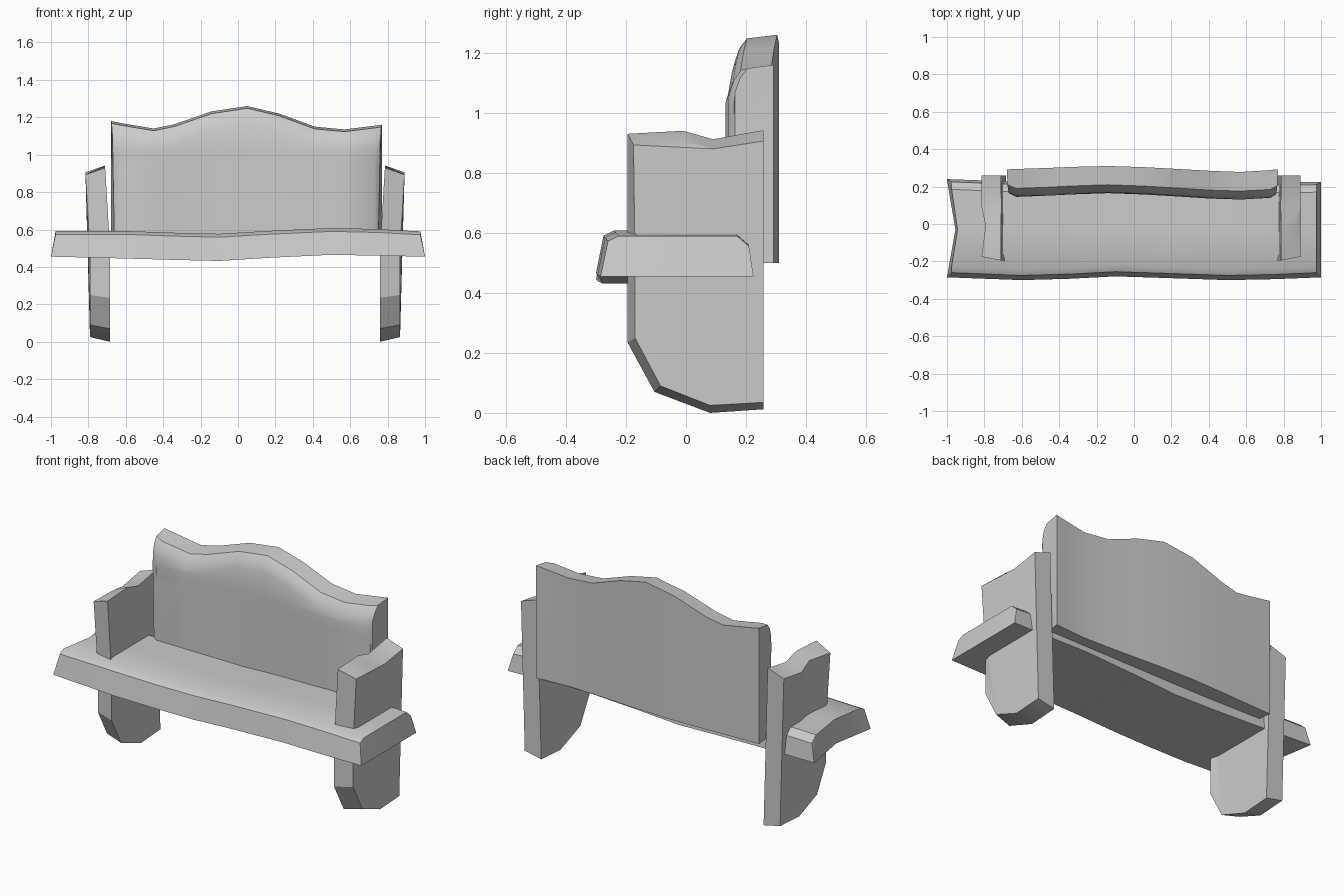
import bpy, bmesh, math


def loft(name, rings, angle):
    """Skin a list of equal-length closed rings and cap both ends."""
    bm = bmesh.new()
    rows = [[bm.verts.new(p) for p in r] for r in rings]
    n = len(rows[0])
    for a, b in zip(rows, rows[1:]):
        for i in range(n):
            j = (i + 1) % n
            bm.faces.new((a[i], a[j], b[j], b[i]))
    bm.faces.new(rows[0])
    bm.faces.new(rows[-1])
    # split the warped caps and panels consistently
    bmesh.ops.triangulate(bm, faces=[f for f in bm.faces if len(f.verts) > 4])
    bmesh.ops.recalc_face_normals(bm, faces=bm.faces)
    me = bpy.data.meshes.new(name)
    bm.to_mesh(me)
    bm.free()
    ob = bpy.data.objects.new(name, me)
    bpy.context.collection.objects.link(ob)
    bpy.ops.object.select_all(action='DESELECT')
    ob.select_set(True)
    bpy.context.view_layer.objects.active = ob
    bpy.ops.object.shade_smooth_by_angle(angle=math.radians(angle))
    return ob


# Seat: wavy plank; stations are x, front y, back y, bottom z, top z
seat_stations = [
    (-1.0, -0.285, 0.24, 0.455, 0.592), (-0.6, -0.30, 0.225, 0.445, 0.592),
    (-0.35, -0.293, 0.22, 0.438, 0.583), (-0.1, -0.28, 0.22, 0.432, 0.577),
    (0.15, -0.288, 0.22, 0.448, 0.592), (0.5, -0.30, 0.22, 0.465, 0.608),
    (0.75, -0.295, 0.222, 0.46, 0.602), (1.0, -0.285, 0.225, 0.455, 0.59)]
rings = []
for x, yf, yb, zb, zt in seat_stations:
    end = abs(x) == 1.0
    s = math.copysign(1, x)
    top = x - s * 0.025 if end else x
    notch = 0.045 if x == -1.0 else 0
    rings.append([
        (x, yf, zb), (top, yf + 0.025, zt - 0.018), (top, yf + 0.06, zt),
        (top + notch * 0.7, -0.03, zt), (top, yb - 0.055, zt),
        (top, yb - 0.015, zt - 0.035), (x, yb, zb), (x + notch, -0.03, zb)])
loft("seat", rings, 40)

# Backrest: crested panel; stations are x, front y, back y, top z
back_stations = [
    (-0.68, 0.165, 0.292, 1.18), (-0.63, 0.145, 0.294, 1.17),
    (-0.45, 0.152, 0.30, 1.14), (-0.34, 0.158, 0.305, 1.163),
    (-0.14, 0.165, 0.31, 1.232), (0.05, 0.158, 0.304, 1.26),
    (0.22, 0.148, 0.295, 1.22), (0.41, 0.136, 0.284, 1.15),
    (0.57, 0.131, 0.278, 1.135), (0.73, 0.14, 0.288, 1.155),
    (0.77, 0.16, 0.292, 1.16)]
rings = []
for k, (x, yf, yb, zt) in enumerate(back_stations):
    side = 1 if k == 0 else (-1 if k == len(back_stations) - 1 else 0)
    f = side * 0.02                              # ends taper toward the front
    nick = {1: 0.035, -1: -0.018, 0: 0}[side]    # notch in the end edges
    rings.append([
        (x, yb, 0.50), (x + f, yf, 0.50), (x + f, yf, 0.93),
        (x + nick, yf, 0.98), (x + f * 0.5, yf, 1.03),
        (x + f * 0.5, yf + 0.004, zt - 0.09), (x + f * 0.3, yf + 0.02, zt - 0.045),
        (x + f * 0.2, yf + 0.045, zt - 0.012), (x, yb, zt),
        (x + nick * 0.4, yb, 0.98)])
loft("backrest", rings, 42)

# Side panels: armrest and leg in one slab, mirrored about the bench middle
inner = [(-0.195, 0.93), (-0.01, 0.94), (0.09, 0.912), (0.258, 0.942),
         (0.258, 0.012), (0.08, 0.0), (-0.105, 0.07), (-0.195, 0.235),
         (-0.195, 0.50)]
outer = [(-0.175, 0.893), (-0.01, 0.905), (0.09, 0.88), (0.258, 0.906),
         (0.258, 0.035), (0.08, 0.025), (-0.085, 0.09), (-0.17, 0.25),
         (-0.17, 0.50)]
MID = 0.0375


def lean(z):
    return 0.722 + max(0, z - 0.5) * 0.06


for name, s in (("left_side_panel", -1), ("right_side_panel", 1)):
    a = [(MID + s * lean(z), y, z) for y, z in inner]
    b = [(MID + s * (lean(z) + (0.085 if abs(y) < 0.05 else 0.107)), y, z)
         for y, z in outer]
    loft(name, [a, b], 25)
